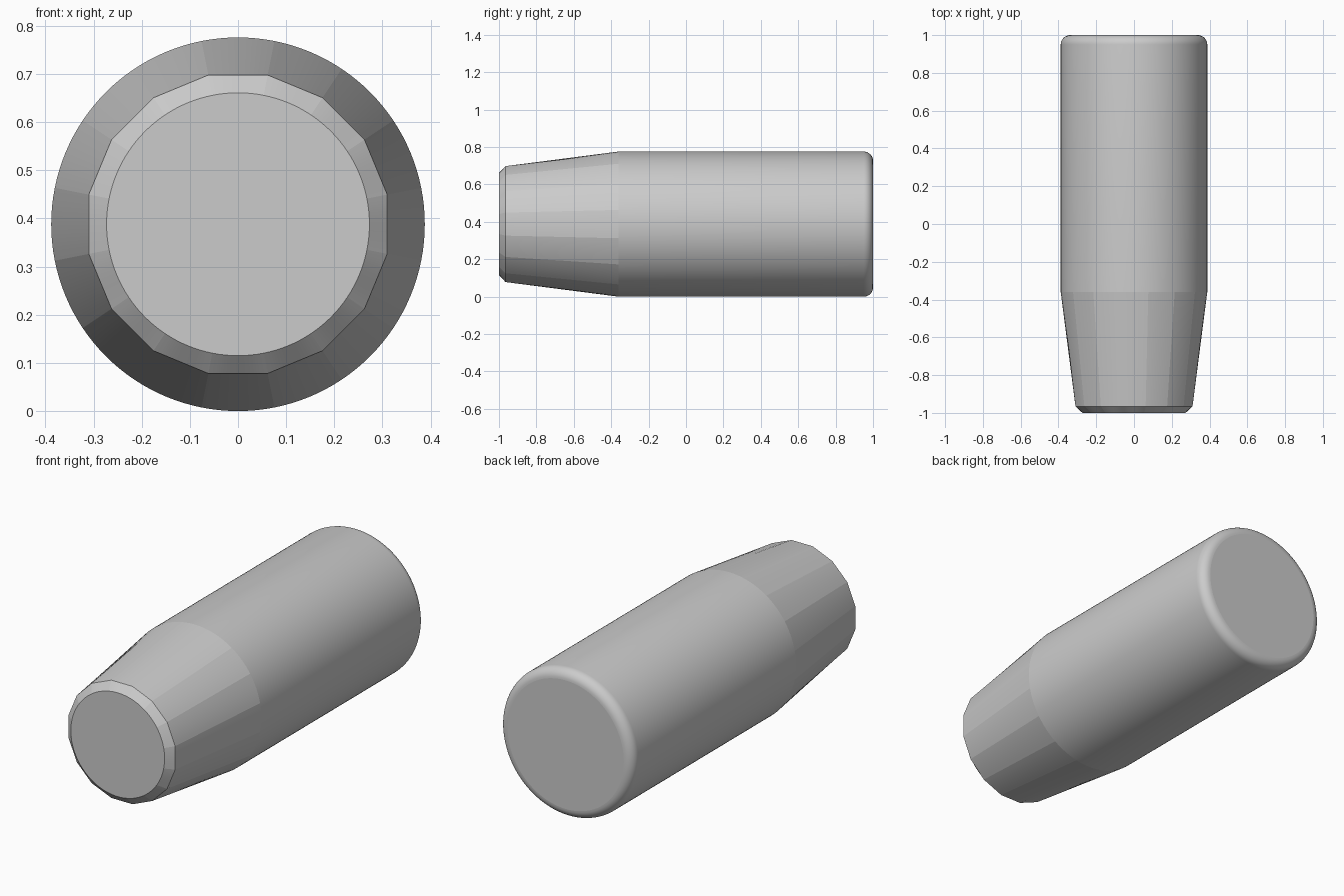
import bpy, bmesh, math

if "Cube" in bpy.data.objects:
    bpy.data.objects.remove(bpy.data.objects["Cube"])

SIDES = 16           # facets of the tapered nose
PER = 8              # points along each facet
N = SIDES * PER
R = 0.388            # main radius
CZ = 0.388           # height of the axis
STEP = 2 * math.pi / SIDES


def circle(r):
    pts = []
    for i in range(N):
        a = STEP / 2 + 2 * math.pi * i / N
        pts.append((r * math.sin(a), r * math.cos(a)))
    return pts


def polygon(r):
    # same point count as the circle, spread along straight edges
    pts = []
    for k in range(SIDES):
        a, b = STEP / 2 + k * STEP, STEP / 2 + (k + 1) * STEP
        for j in range(PER):
            t = j / PER
            pts.append((r * (math.sin(a) * (1 - t) + math.sin(b) * t),
                        r * (math.cos(a) * (1 - t) + math.cos(b) * t)))
    return pts


# Sections from front to back: nose cap, faceted rim, body, rounded rear rim
sections = [(-1.0, circle(0.273)), (-0.965, polygon(0.316)), (-0.36, circle(R))]
FILLET = 0.05
for s in range(9):
    a = s / 8 * math.pi / 2
    sections.append((1 - FILLET + FILLET * math.sin(a),
                     circle(R - FILLET + FILLET * math.cos(a))))

bm = bmesh.new()
rings = [[bm.verts.new((x, y, CZ + z)) for x, z in pts] for y, pts in sections]
for lo, hi in zip(rings, rings[1:]):
    for i in range(N):
        j = (i + 1) % N
        bm.faces.new((lo[i], lo[j], hi[j], hi[i]))
bm.faces.new(rings[0])
bm.faces.new(rings[-1])
bmesh.ops.recalc_face_normals(bm, faces=bm.faces[:])

# Smooth shading with crisp section rims and facet corners
for f in bm.faces:
    f.smooth = True
for ring in (rings[0], rings[1], rings[2], rings[-1]):
    for i in range(N):
        bm.edges.get((ring[i], ring[(i + 1) % N])).smooth = False
for i in range(0, N, PER):
    bm.edges.get((rings[0][i], rings[1][i])).smooth = False
    bm.edges.get((rings[1][i], rings[2][i])).smooth = False

mesh = bpy.data.meshes.new("tapered_cylinder")
bm.to_mesh(mesh)
bm.free()

grey = bpy.data.materials.new("light_grey")
grey.diffuse_color = (0.6, 0.6, 0.6, 1)
grey.use_nodes = True
grey.node_tree.nodes["Principled BSDF"].inputs["Base Color"].default_value = grey.diffuse_color
mesh.materials.append(grey)
body = bpy.data.objects.new("tapered_cylinder", mesh)
bpy.context.collection.objects.link(body)
